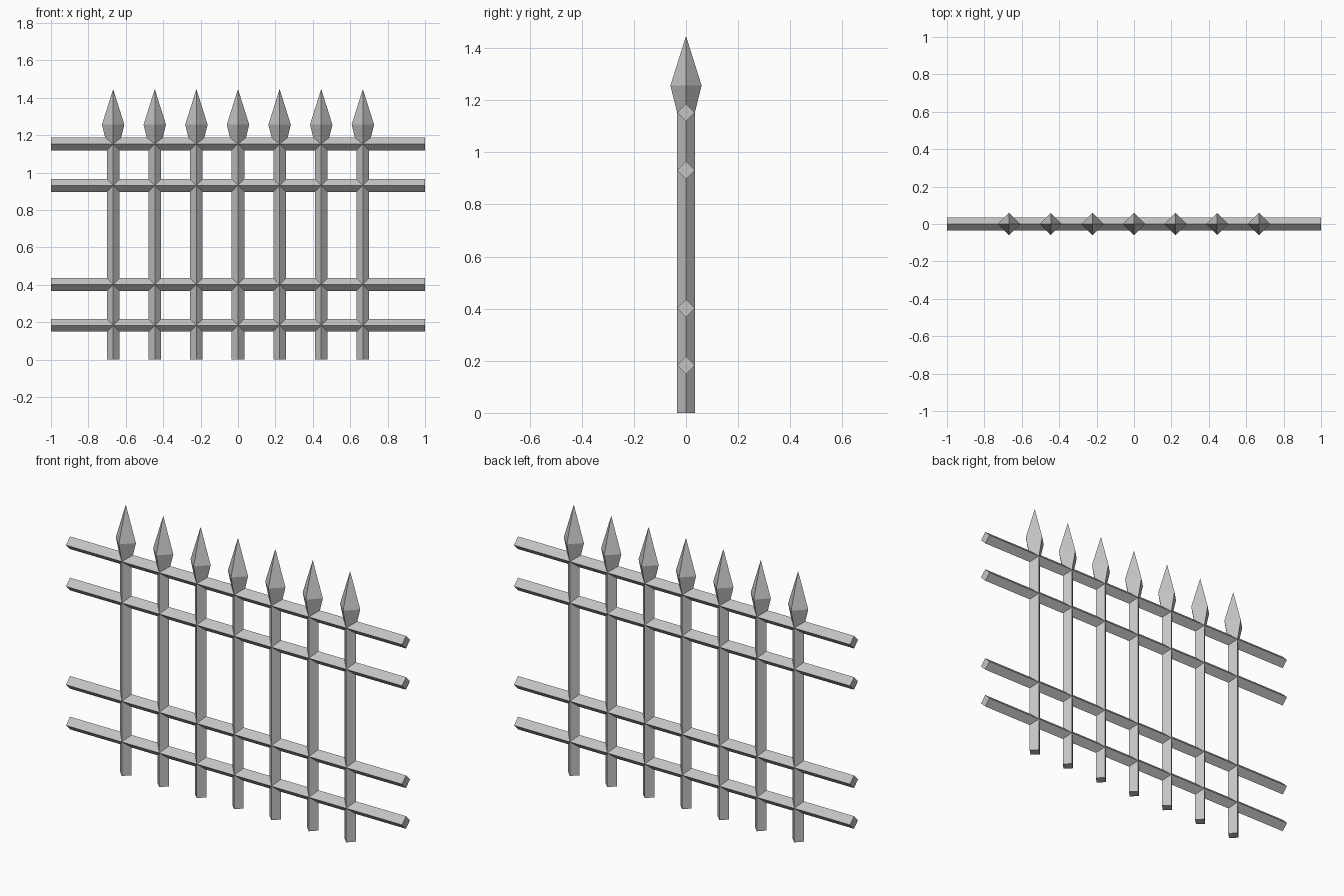
import bpy
from math import pi

cube = bpy.data.objects.get("Cube")
if cube:
    bpy.data.objects.remove(cube, do_unlink=True)

iron = bpy.data.materials.new("grey_iron")
iron.use_nodes = True
colour = (0.55, 0.55, 0.55, 1)
iron.diffuse_color = colour
iron.node_tree.nodes["Principled BSDF"].inputs["Base Color"].default_value = colour

R = 0.034            # corner radius of every square bar
RAIL_HEIGHTS = (0.183, 0.402, 0.931, 1.153)
NECK, BELLY, TIP = 1.153, 1.256, 1.445


def tapered_bar(name, rings, location=(0, 0, 0), rotation=(0, 0, 0)):
    """Four-sided bar lofted through (radius, height) rings, corners on the axes."""
    verts, faces = [], []
    for r, z in rings:
        verts += [(r, 0, z), (0, r, z), (-r, 0, z), (0, -r, z)]
    for k in range(len(rings) - 1):
        for i in range(4):
            a, b = 4 * k + i, 4 * k + (i + 1) % 4
            faces.append((a, b, b + 4, a + 4))
    last = len(verts) - 4
    faces += [(3, 2, 1, 0), tuple(range(last, last + 4))]
    mesh = bpy.data.meshes.new(name)
    mesh.from_pydata(verts, [], faces)
    mesh.materials.append(iron)
    obj = bpy.data.objects.new(name, mesh)
    obj.location, obj.rotation_euler = location, rotation
    bpy.context.collection.objects.link(obj)
    return obj


# Upright posts, each topped with a faceted spearhead
for i in range(7):
    x = (i - 3) * 0.2225
    tapered_bar(f"post_{i + 1}", [(R, 0), (R, NECK)], (x, 0, 0))
    tapered_bar(f"spearhead_{i + 1}",
                [(R, NECK), (0.06, BELLY), (0.0005, TIP)], (x, 0, 0))

# Horizontal rails
for i, z in enumerate(RAIL_HEIGHTS):
    tapered_bar(f"rail_{i + 1}", [(R, -1), (R, 1)], (0, 0, z), (0, pi / 2, 0))
